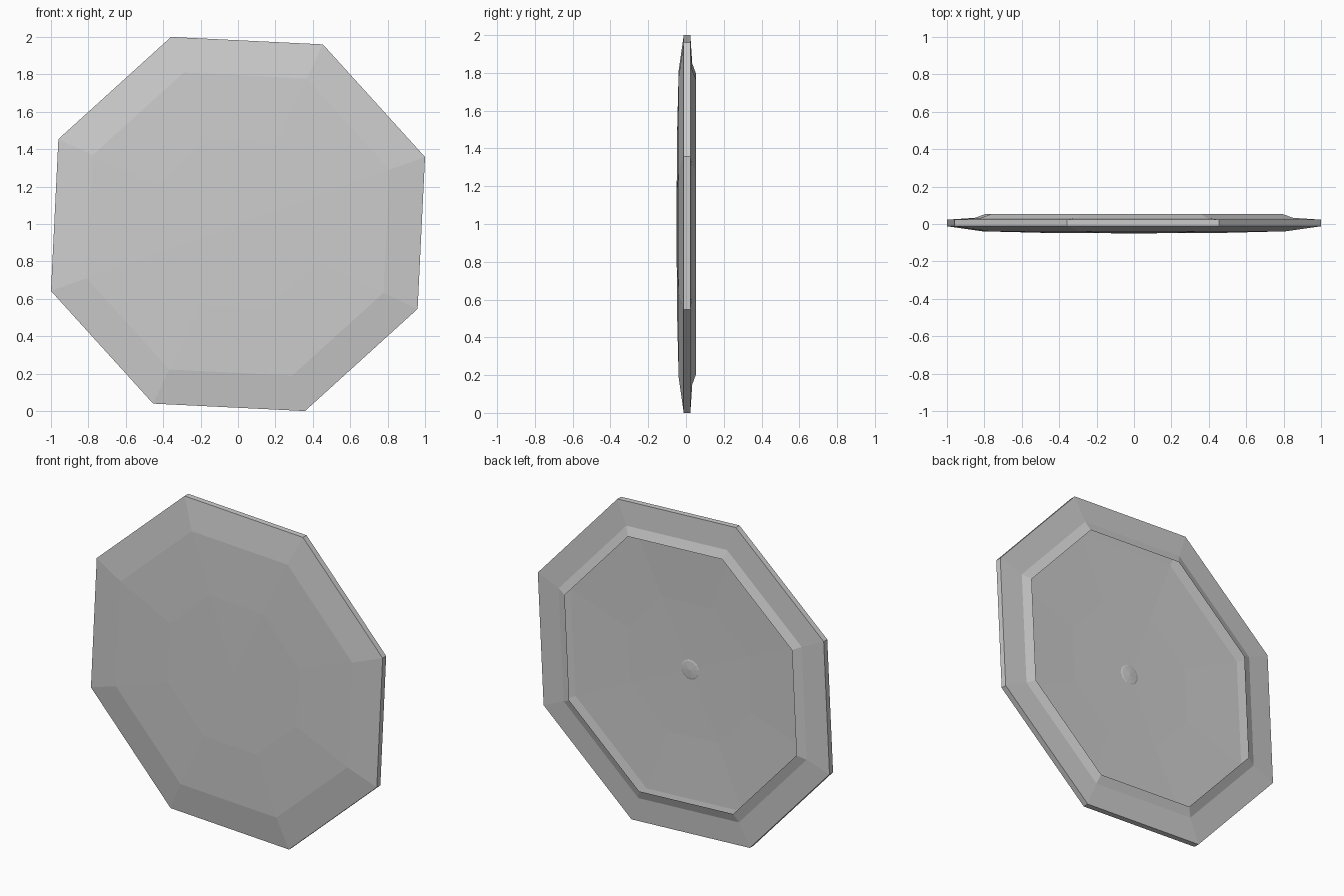
import bpy
import bmesh
from math import cos, sin, radians

cube = bpy.data.objects.get("Cube")
if cube:
    bpy.data.objects.remove(cube, do_unlink=True)

# Single grey material
grey = bpy.data.materials.new("plain_grey")
grey.use_nodes = True
colour = (0.61, 0.61, 0.61, 1)
grey.diffuse_color = colour
grey.node_tree.nodes["Principled BSDF"].inputs["Base Color"].default_value = colour

SIDES = 8
TILT = radians(19.7)
RADIUS = 1 / cos(TILT)


def turned(name, front_y, rings, back_y, sides=SIDES):
    """Build rings of (radius share, y) around the y axis, closed by centre points."""
    bm = bmesh.new()
    loops = []
    for share, y in rings:
        r = share * RADIUS
        angles = [TILT + radians(360) * i / sides for i in range(sides)]
        loops.append([bm.verts.new((r * cos(a), y, 1 + r * sin(a))) for a in angles])
    front = bm.verts.new((0, front_y, 1))
    back = bm.verts.new((0, back_y, 1))
    for i in range(sides):
        j = (i + 1) % sides
        bm.faces.new((front, loops[0][i], loops[0][j]))
        for a, b in zip(loops, loops[1:]):
            bm.faces.new((a[i], b[i], b[j], a[j]))
        bm.faces.new((back, loops[-1][j], loops[-1][i]))
    bmesh.ops.recalc_face_normals(bm, faces=bm.faces)
    mesh = bpy.data.meshes.new(name)
    bm.to_mesh(mesh)
    bm.free()
    mesh.materials.append(grey)
    obj = bpy.data.objects.new(name, mesh)
    bpy.context.collection.objects.link(obj)
    return obj


# Octagonal plate: shallow front, thin rim, thin overhanging back lip, hollow back
plate_rings = [
    (0.45, -0.048),
    (0.81, -0.039),
    (1.0, -0.012),
    (1.0, 0.023),
    (0.85, 0.033),
    (0.795, 0.053),
    (0.85, 0.027),
    (0.94, -0.008),
    (0.81, -0.029),
    (0.42, -0.038),
]
turned("octagonal_plate", -0.05, plate_rings, -0.041)

# Small low boss at the centre of the back
turned("back_boss", -0.043, [(0.06, -0.041), (0.05, -0.038)], -0.034, 12)
